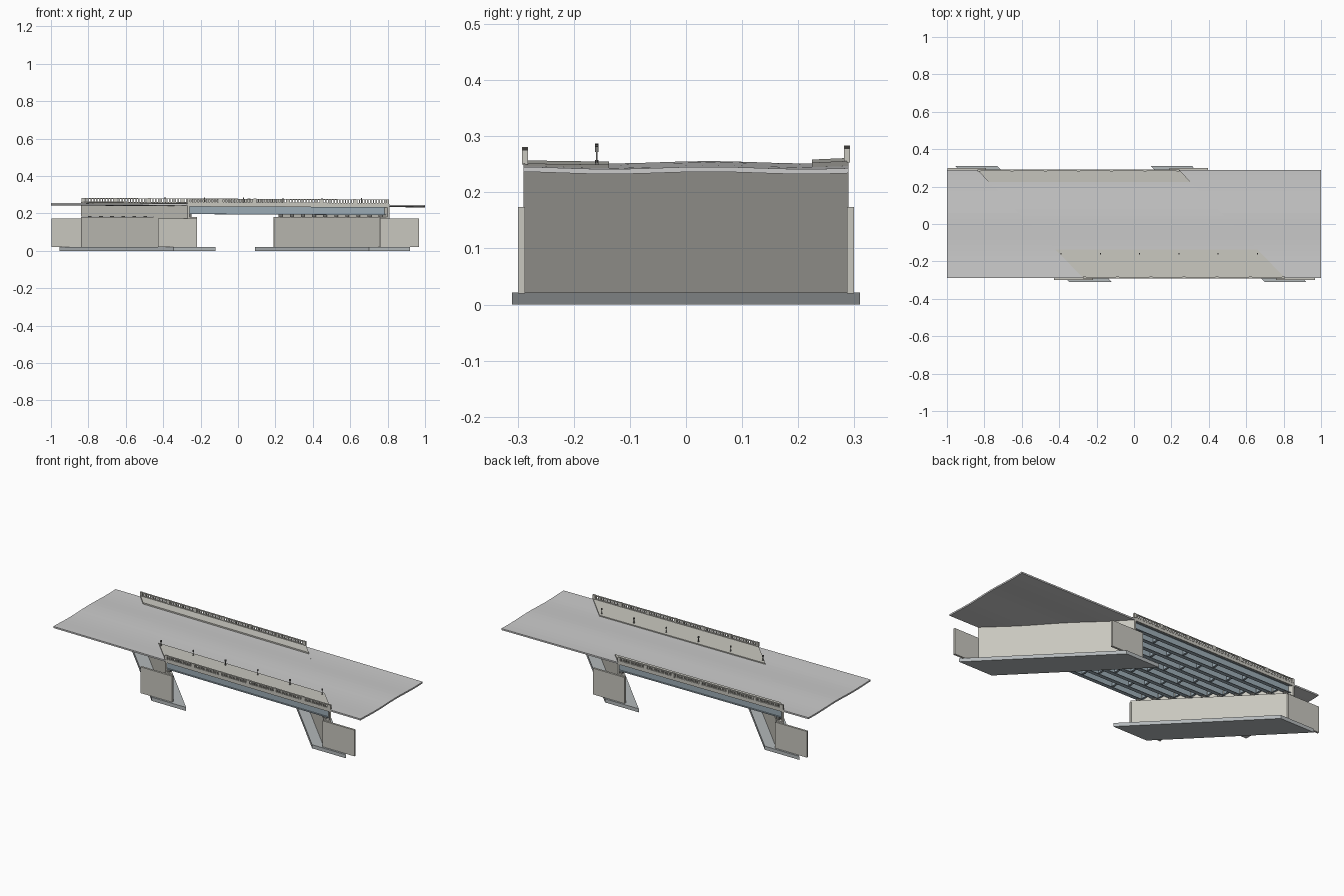
import bpy, bmesh, math

if "Cube" in bpy.data.objects:
    bpy.data.objects.remove(bpy.data.objects["Cube"])

SLOPE = 0.005     # longitudinal fall of the superstructure
SKEW = 0.983      # x shift per unit of y


def left(o=0.0):
    """Skewed line at the left abutment, offset by o in x."""
    return lambda y: -0.555 + o - SKEW * y


def right(o=0.0):
    return lambda y: 0.525 + o - SKEW * y


def const(x):
    return lambda y: x


def material(name, rgb):
    m = bpy.data.materials.new(name)
    m.diffuse_color = (*rgb, 1)
    m.use_nodes = True
    m.node_tree.nodes["Principled BSDF"].inputs["Base Color"].default_value = m.diffuse_color
    return m


CONCRETE = material("concrete", (0.58, 0.57, 0.52))
STEEL = material("steel", (0.33, 0.41, 0.46))
ROAD = material("asphalt", (0.55, 0.56, 0.56))
FOOT = material("footing_concrete", (0.45, 0.48, 0.49))
DARK = material("dark_metal", (0.18, 0.18, 0.17))


def sweep(bm, profile, xa, xb, slope=SLOPE):
    """Extrude a closed (y, z) profile in x between two plan lines."""
    rings = [[bm.verts.new((f(y), y, z - slope * f(y))) for y, z in profile]
             for f in (xa, xb)]
    n = len(profile)
    bm.faces.new(rings[0])
    bm.faces.new(rings[1][::-1])
    for i in range(n):
        j = (i + 1) % n
        bm.faces.new((rings[0][j], rings[0][i], rings[1][i], rings[1][j]))


def rect(y0, y1, z0, z1):
    return [(y0, z0), (y1, z0), (y1, z1), (y0, z1)]


def make(name, bm, mat):
    bmesh.ops.recalc_face_normals(bm, faces=bm.faces)
    me = bpy.data.meshes.new(name)
    bm.to_mesh(me)
    bm.free()
    ob = bpy.data.objects.new(name, me)
    bpy.context.collection.objects.link(ob)
    me.materials.append(mat)
    return ob


def part(name, profile, xa, xb, mat, slope=SLOPE):
    bm = bmesh.new()
    sweep(bm, profile, xa, xb, slope)
    return make(name, bm, mat)


def crown(thick, y0=-0.29, y1=0.29, n=20):
    """Gently cambered road cross-section."""
    ys = [y0 + (y1 - y0) * i / n for i in range(n + 1)]
    top = [0.2485 + 0.002 * math.cos((y - 0.04) * math.pi / 0.175) for y in ys]
    return ([(y, z) for y, z in zip(ys, top)]
            + [(y, z - thick) for y, z in zip(ys[::-1], top[::-1])])


# Approach slabs and bridge deck
part("left_approach", crown(0.009), const(-1), left(), ROAD)
part("right_approach", crown(0.009), right(), const(1), ROAD)
part("road_surface", crown(0.004, -0.14, 0.228), left(), right(), ROAD)
part("deck_slab", rect(-0.29, 0.29, 0.237, 0.2455), left(), right(), CONCRETE)

# Raised footways
part("front_footway", [(-0.29, 0.244), (-0.137, 0.244), (-0.137, 0.2525), (-0.29, 0.2555)],
     left(), right(), CONCRETE)
part("back_footway", [(0.29, 0.244), (0.225, 0.244), (0.225, 0.2545), (0.29, 0.257)],
     left(), right(), CONCRETE)

# Balustrades: plinth, balusters, pilasters and coping
for label, yc in (("front", -0.287), ("back", 0.287)):
    x0, x1 = left()(yc), right()(yc)
    bm = bmesh.new()
    sweep(bm, rect(yc - 0.004, yc + 0.004, 0.254, 0.2595), const(x0), const(x1))
    sweep(bm, rect(yc - 0.0045, yc + 0.0045, 0.2745, 0.2785), const(x0), const(x1))
    n = 72
    for i in range(n):
        x = x0 + (i + 0.5) * (x1 - x0) / n
        sweep(bm, rect(yc - 0.0025, yc + 0.0025, 0.259, 0.275),
              const(x - 0.0038), const(x + 0.0038))
    for i in range(7):
        x = x0 + 0.008 + i * (x1 - x0 - 0.016) / 6
        sweep(bm, rect(yc - 0.005, yc + 0.005, 0.254, 0.2795),
              const(x - 0.008), const(x + 0.008))
    make(label + "_balustrade", bm, CONCRETE)

# Kerbside posts with box heads
bm = bmesh.new()
for i in range(6):
    x = -0.39 + 0.21 * i
    sweep(bm, rect(-0.1605, -0.1575, 0.252, 0.277), const(x - 0.0015), const(x + 0.0015))
    sweep(bm, rect(-0.162, -0.156, 0.275, 0.285), const(x - 0.003), const(x + 0.003))
    sweep(bm, rect(-0.162, -0.156, 0.252, 0.256), const(x - 0.003), const(x + 0.003))
make("kerb_posts", bm, DARK)

# Steel I-girders
COUNT = 10
ys = [-0.272 + 0.544 * i / (COUNT - 1) for i in range(COUNT)]
bm = bmesh.new()
f, w, t = 0.011, 0.002, 0.003
zb, zt = 0.195, 0.238
for y in ys:
    prof = [(y - f, zb), (y + f, zb), (y + f, zb + t), (y + w, zb + t),
            (y + w, zt - t), (y + f, zt - t), (y + f, zt), (y - f, zt),
            (y - f, zt - t), (y - w, zt - t), (y - w, zb + t), (y - f, zb + t)]
    sweep(bm, prof, left(0.012), right(-0.012))
make("girders", bm, STEEL)

# Staggered cross diaphragms between girders
bm = bmesh.new()
for a, b in zip(ys, ys[1:]):
    mid = (a + b) / 2
    for k in range(6):
        x = left(0.035)(mid) + k * 1.01 / 5
        sweep(bm, rect(a + w, b - w, 0.206, 0.233), const(x - 0.002), const(x + 0.002))
        sweep(bm, rect(a + w, b - w, 0.204, 0.207), const(x - 0.006), const(x + 0.006))
make("diaphragms", bm, STEEL)

# Abutments; s points away from the span
for label, line, s in (("left", left, -1), ("right", right, 1)):
    inner = -0.05 * s
    a, b = sorted((0.0, inner))
    part(label + "_stem", rect(-0.29, 0.29, 0.02, 0.182), line(a), line(b), CONCRETE, 0)
    a, b = sorted((0.0, -0.011 * s))
    part(label + "_backwall", rect(-0.29, 0.29, 0.18, 0.239), line(a), line(b), CONCRETE)
    # Footing
    a, b = (-0.095, 0.13) if s < 0 else (-0.13, 0.09)
    part(label + "_footing", rect(-0.31, 0.31, 0, 0.021), line(a), line(b), FOOT, 0)
    # Wing walls
    for side, y0, y1 in (("front", -0.299, -0.287), ("back", 0.287, 0.299)):
        edge = line(inner)(math.copysign(0.29, y0))
        a, b = sorted((edge, edge + 0.207 * s))
        part(label + "_" + side + "_wing_wall", rect(y0, y1, 0.02, 0.174),
             const(a), const(b), CONCRETE, 0)
    # Bearings
    bm = bmesh.new()
    for y in ys:
        x = line(-0.03 * s)(y)
        sweep(bm, rect(y - 0.008, y + 0.008, 0.181, 0.1955 - SLOPE * x),
              const(x - 0.01), const(x + 0.01), 0)
    make(label + "_bearings", bm, DARK)
